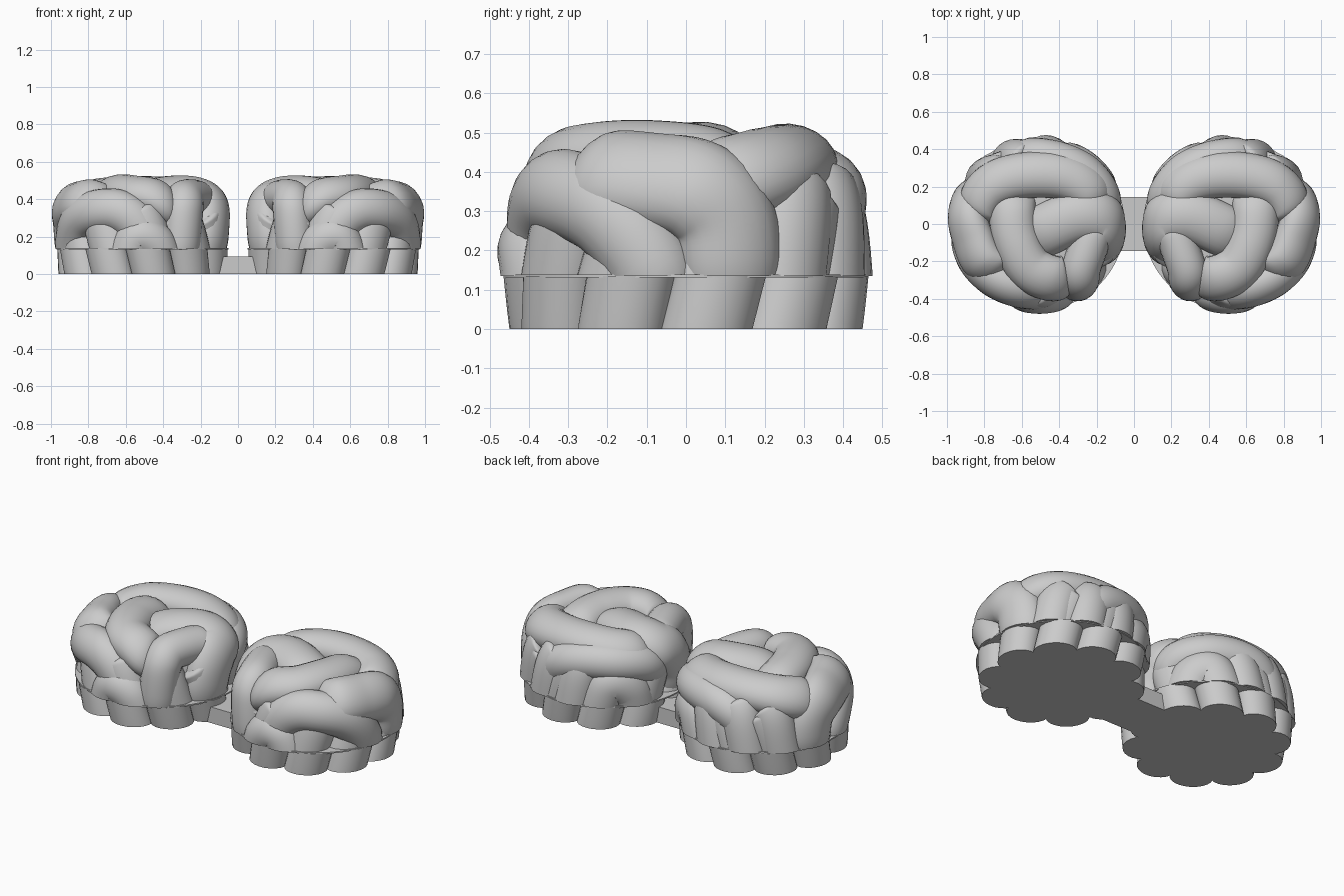
import bpy, bmesh, math
from mathutils import Vector

RADIUS, HEIGHT, MIDDLE = 0.49, 0.433, 0.10   # rounded envelope of one knot
OFFSET = 0.51                                # knot centre along x
LEDGE = 0.135                                # height of the step

cube = bpy.data.objects.get("Cube")
if cube:
    bpy.data.objects.remove(cube, do_unlink=True)

grey = bpy.data.materials.new("plain grey")
grey.use_nodes = True
grey.diffuse_color = (0.6, 0.6, 0.6, 1)
grey.node_tree.nodes["Principled BSDF"].inputs["Base Color"].default_value = grey.diffuse_color


def finish(name, bm, mirrored=True):
    """Turn a bmesh into a smooth, mirrored object."""
    bmesh.ops.recalc_face_normals(bm, faces=bm.faces[:])
    mesh = bpy.data.meshes.new(name)
    bm.to_mesh(mesh)
    bm.free()
    mesh.materials.append(grey)
    obj = bpy.data.objects.new(name, mesh)
    bpy.context.collection.objects.link(obj)
    bpy.ops.object.select_all(action="DESELECT")
    obj.select_set(True)
    bpy.context.view_layer.objects.active = obj
    bpy.ops.object.shade_smooth_by_angle(angle=math.radians(40))
    if mirrored:
        obj.modifiers.new("mirror", "MIRROR").use_mirror_merge = False


def trim(bm, height, normal_z):
    """Cut flat at a height and close the cut."""
    geom = bm.verts[:] + bm.edges[:] + bm.faces[:]
    bmesh.ops.bisect_plane(bm, geom=geom, plane_co=(0, 0, height),
                           plane_no=(0, 0, normal_z), clear_outer=True)
    rim = [e for e in bm.edges if e.is_boundary]
    if rim:
        bmesh.ops.holes_fill(bm, edges=rim, sides=0)


def snap(p, depth):
    """Move a point onto the envelope, then sink it; return it with the normal."""
    q = Vector((p[0] / RADIUS, p[1] / RADIUS, (p[2] - MIDDLE) / HEIGHT))
    r = math.hypot(q.x, q.y)
    q /= (r ** 4 + q.z ** 4) ** 0.25
    r = math.hypot(q.x, q.y)
    n = Vector((q.x * r * r / RADIUS, q.y * r * r / RADIUS, q.z ** 3 / HEIGHT)).normalized()
    return Vector((q.x * RADIUS, q.y * RADIUS, q.z * HEIGHT + MIDDLE)) - n * depth, n


def spline(points, t):
    """Catmull-Rom position at t in 0..1."""
    s = t * (len(points) - 1)
    i = min(int(s), len(points) - 2)
    f = s - i
    last = len(points) - 1
    a, b, c, d = (points[max(0, min(last, i + k))] for k in (-1, 0, 1, 2))
    return b + ((c - a) + ((2 * a - 5 * b + 4 * c - d) + (3 * b - a - 3 * c + d) * f) * f) * (f / 2)


def strand(name, points, width, low=LEDGE, high=None, thick=0.1):
    """Sweep an oval along points (x, y, z, depth) given in hundredths."""
    points = [Vector(p) / 100 for p in points]
    steps, sides = 48, 22
    path = []
    for i in range(steps + 1):
        v = spline(points, i / steps)
        path.append(snap(v, v[3]))
    bm = bmesh.new()
    rings = []
    for i, (p, n) in enumerate(path):
        along = path[min(i + 1, steps)][0] - path[max(i - 1, 0)][0]
        side = along.cross(n).normalized()
        end = min(1, (min(i, steps - i) + 0.3) / 7)
        size = math.sqrt(1 - (1 - end) ** 2)
        ring = []
        for k in range(sides):
            a = math.tau * k / sides
            v = p + (side * (width * math.cos(a)) + n * (thick * math.sin(a))) * size
            ring.append(bm.verts.new(v + Vector((OFFSET, 0, 0))))
        rings.append(ring)
    for r, s in zip(rings, rings[1:]):
        for k in range(sides):
            j = (k + 1) % sides
            bm.faces.new((r[k], r[j], s[j], s[k]))
    bm.faces.new(rings[0])
    bm.faces.new(rings[-1])
    trim(bm, low, -1)
    if high is not None:
        trim(bm, high, 1)
    finish(name, bm)


# Three strands woven into a triangle on the top
strand("top_back_strand", [(46, 2, 42, 18), (42, 13, 47, 12), (30, 23, 50, 10), (10, 27, 51, 10),
                           (-15, 27, 51, 10), (-32, 20, 48, 11), (-40, 8, 42, 16)], 0.125)
strand("top_crescent_strand", [(14, 20, 52, 18), (14, 8, 52, 12), (12, -8, 52, 10),
                               (5, -24, 52, 10), (-8, -32, 50, 11), (-22, -35, 44, 17)], 0.125)
strand("top_inner_strand", [(8, -10, 52, 17), (-6, -2, 52, 12), (-22, 4, 51, 10), (-38, 3, 46, 10),
                            (-46, -4, 36, 11), (-47, -10, 24, 12), (-46, -14, 4, 13)], 0.14)

# Strands that run from the top down the sides
strand("front_drop_strand", [(-36, 2, 48, 12), (-30, -12, 51, 11), (-27, -28, 50, 10),
                             (-28, -37, 40, 10), (-27, -39, 26, 11), (-26, -41, 2, 12)], 0.105)
strand("outer_side_strand", [(24, -36, 44, 18), (36, -26, 46, 10), (44, -10, 44, 10),
                             (47, 4, 38, 9), (47, 13, 26, 10), (45, 14, 4, 11)], 0.135)
strand("front_arch_strand", [(-10, -45, 4, 14), (2, -44, 24, 13), (16, -40, 35, 11), (30, -35, 36, 10),
                             (41, -24, 30, 10), (46, -13, 18, 11), (46, -5, 4, 12)], 0.115)
strand("back_inner_strand", [(18, 43, 18, 15), (7, 43, 31, 12), (-12, 40, 39, 11),
                             (-30, 32, 39, 10), (-42, 18, 34, 11), (-47, 6, 22, 15)], 0.105)

# Low humps in the gaps
strand("front_hump", [(-16, -45, 2, 12), (-8, -45, 16, 11), (4, -45, 18, 11), (13, -45, 2, 12)], 0.11)
strand("back_hump", [(-41, 23, 2, 12), (-37, 29, 20, 11), (-27, 38, 23, 11), (-18, 43, 2, 12)], 0.12)


def leaning(name, count, lean, bottom, top, width, start=0.0, turn=math.tau, **limits):
    """Row of slanted strands; bottom and top are (height, depth)."""
    for i in range(count):
        pts = []
        for f in (0, 0.5, 1):
            a = start + turn * i / count + lean * f
            z, depth = (b + (t - b) * f for b, t in zip(bottom, top))
            pts.append((48 * math.cos(a), 48 * math.sin(a), z, depth))
        strand(f"{name}_{i + 1}", pts, width, **limits)


leaning("under_strand", 10, 0.4, (-5, 13), (38, 14), 0.12)
leaning("back_corner_strand", 3, 0.3, (-10, 10), (48, 13), 0.115, start=0.6, turn=1.45)
leaning("foot_lobe", 10, 0.35, (-22, 15.5), (30, 11), 0.115, low=0, high=LEDGE)

# Solid core inside each knot
bm = bmesh.new()
bmesh.ops.create_uvsphere(bm, u_segments=48, v_segments=32, radius=1)
for v in bm.verts:
    place, _ = snap(v.co + Vector((0, 0, MIDDLE)), 0.12)
    v.co = place + Vector((OFFSET, 0, 0))
trim(bm, 0, -1)
finish("core", bm)

# Thin round ledge between foot and knot
bm = bmesh.new()
bmesh.ops.create_cone(bm, cap_ends=True, segments=64, radius1=0.46, radius2=0.46, depth=0.008)
bmesh.ops.translate(bm, verts=bm.verts[:], vec=(OFFSET, 0, LEDGE))
finish("ledge", bm)

# Bar joining the two knots
bm = bmesh.new()
bmesh.ops.create_cube(bm, size=1)
for v in bm.verts:
    v.co = Vector((v.co.x * 0.4, v.co.y * 0.29, (v.co.z + 0.5) * 0.095))
finish("joining_bar", bm, mirrored=False)
